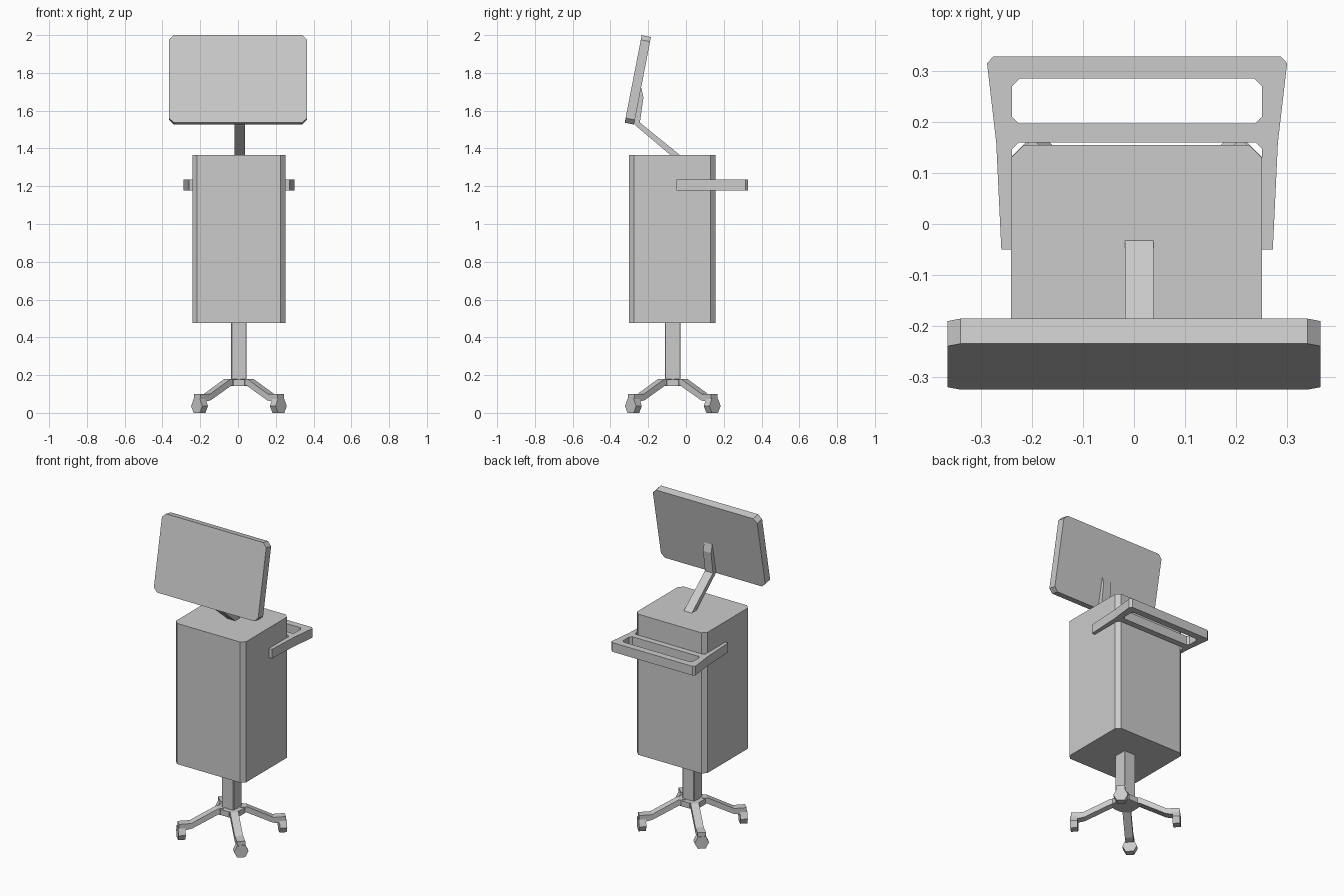
import bpy, bmesh, math
from mathutils import Matrix, Vector

if "Cube" in bpy.data.objects:
    bpy.data.objects.remove(bpy.data.objects["Cube"])

CX, CY = 0.005, -0.07      # axis of the column and cabinet in plan
X, Y, Z = Vector((1, 0, 0)), Vector((0, 1, 0)), Vector((0, 0, 1))


def prism_mesh(name, pts, w0, w1, u, v, w, open_middle=False):
    """Extrude the outline pts (in u, v) from w0 to w1 along w."""
    bm = bmesh.new()
    low = [bm.verts.new(u * a + v * b + w * w0) for a, b in pts]
    high = [bm.verts.new(u * a + v * b + w * w1) for a, b in pts]
    bm.faces.new(low)
    bm.faces.new(high)
    n = len(pts)
    for i in range(n):
        j = (i + 1) % n
        if open_middle and abs(pts[i][0]) < 1e-6 and abs(pts[j][0]) < 1e-6:
            continue
        bm.faces.new((low[i], low[j], high[j], high[i]))
    bmesh.ops.recalc_face_normals(bm, faces=bm.faces)
    me = bpy.data.meshes.new(name)
    bm.to_mesh(me)
    bm.free()
    return me


def add(name, me, loc=(0, 0, 0), rot=(0, 0, 0)):
    ob = bpy.data.objects.new(name, me)
    ob.location, ob.rotation_euler = loc, rot
    bpy.context.collection.objects.link(ob)
    return ob


def chamfered(hx, hy, c):
    """Rectangle outline with cut corners."""
    return [(hx - c, -hy), (hx, -hy + c), (hx, hy - c), (hx - c, hy),
            (-hx + c, hy), (-hx, hy - c), (-hx, -hy + c), (-hx + c, -hy)]


# Cabinet
add("cabinet", prism_mesh("cabinet", chamfered(0.246, 0.228, 0.025), 0.475, 1.365, X, Y, Z),
    (CX, -0.073, 0))

# Column
add("column", prism_mesh("column", chamfered(0.041, 0.041, 0.003), 0.15, 0.48, X, Y, Z),
    (CX, CY, 0))

# Base hub
hub = [(0.077 * math.cos(math.radians(22.5 + 45 * i)),
        0.077 * math.sin(math.radians(22.5 + 45 * i))) for i in range(8)]
add("base_hub", prism_mesh("base_hub", hub, 0.143, 0.178, X, Y, Z), (CX, CY, 0))

# Four bent legs on the diagonals, each with a hexagonal caster
leg = prism_mesh("leg", [(0.03, 0.145), (0.08, 0.145), (0.235, 0.067), (0.272, 0.06),
                         (0.312, 0.06), (0.312, 0.1), (0.24, 0.1), (0.085, 0.18),
                         (0.03, 0.18)], -0.024, 0.024, X, Z, Y)
wheel = prism_mesh("caster", [(0.042, 0.036), (0.023, 0.075), (-0.023, 0.075),
                              (-0.042, 0.036), (-0.023, 0), (0.023, 0)],
                   0.274, 0.316, Y, Z, X)
for i in range(4):
    turn = (0, 0, math.radians(45 + 90 * i))
    add(f"leg_{i + 1}", leg, (CX, CY, 0), turn)
    add(f"caster_{i + 1}", wheel, (CX, CY, 0), turn)

# Push handle: half outline mirrored about its centre
half = [(0, 0.328), (0.282, 0.328), (0.294, 0.315), (0.276, 0.16), (0.266, -0.05),
        (0.245, -0.05), (0.245, 0.147), (0.232, 0.16), (0, 0.16),
        (0, 0.197), (0.232, 0.197), (0.245, 0.21), (0.245, 0.27), (0.23, 0.285), (0, 0.285)]
handle = add("push_handle", prism_mesh("push_handle", half, 1.177, 1.235, X, Y, Z, True),
             (CX + 0.001, 0, 0))
handle.modifiers.new("mirror", 'MIRROR')

# Monitor arm
arm = [(-0.02, 1.355), (-0.244, 1.537), (-0.225, 1.67), (-0.236, 1.72),
       (-0.26, 1.7), (-0.278, 1.535), (-0.268, 1.522), (-0.07, 1.355)]
add("monitor_arm", prism_mesh("monitor_arm", arm, -0.028, 0.028, Y, Z, X), (0.01, 0, 0))

# Monitor, leaning back
add("monitor", prism_mesh("monitor", chamfered(0.365, 0.236, 0.025), -0.025, 0.025, X, Z, Y),
    (0, -0.255, 1.763), (math.radians(-11), 0, 0))
